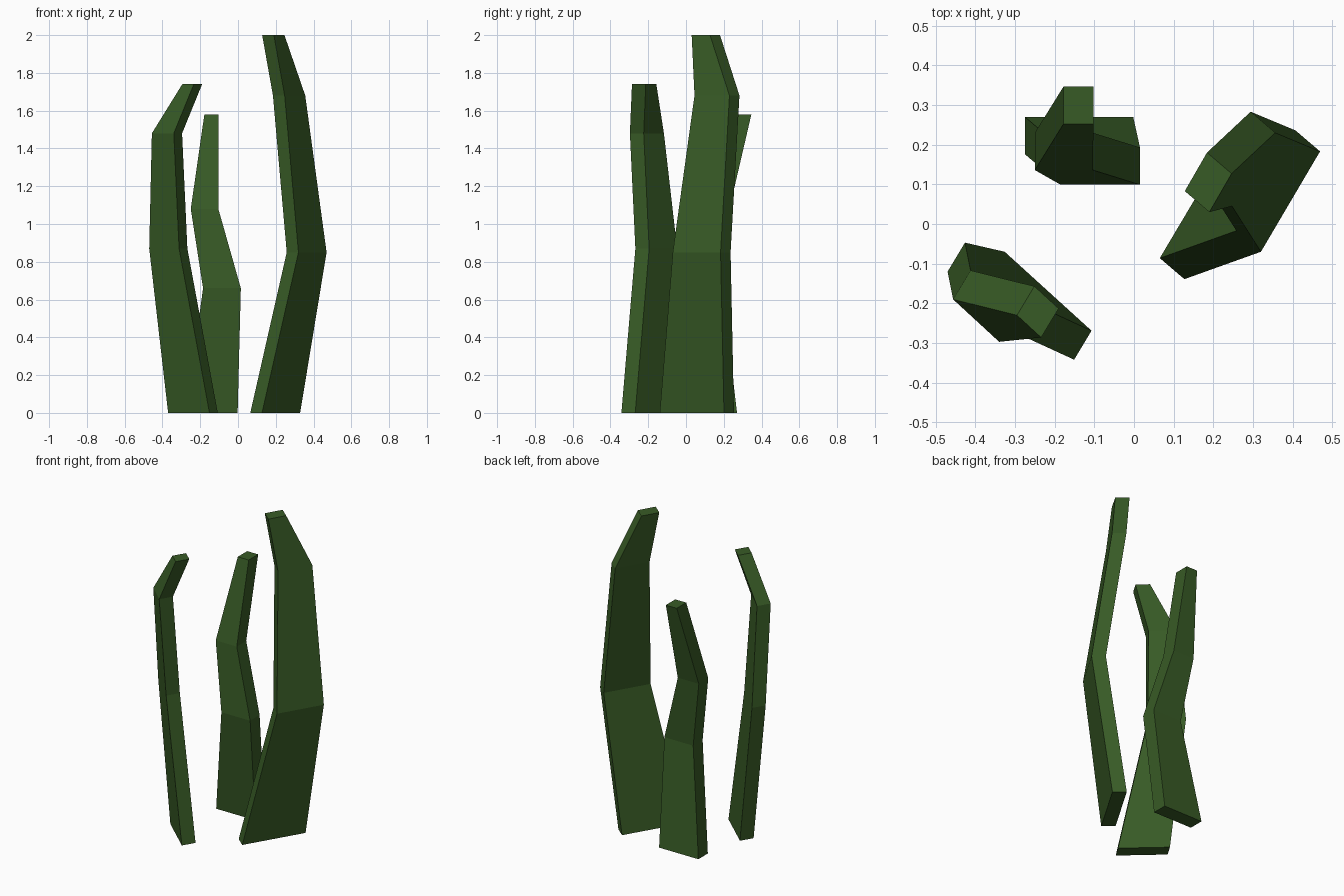
import bpy
import bmesh
from mathutils import Vector

cube = bpy.data.objects.get("Cube")
if cube:
    bpy.data.objects.remove(cube, do_unlink=True)

# One flat leaf green
green = bpy.data.materials.new("leaf_green")
green.use_nodes = True
color = (0.039, 0.104, 0.019, 1)
green.diffuse_color = color
bsdf = green.node_tree.nodes["Principled BSDF"]
bsdf.inputs["Base Color"].default_value = color
bsdf.inputs["Roughness"].default_value = 0.9


def blade(name, thickness, sections):
    """Loft a slab through sections (z, edge start xy, edge end xy)."""
    bm = bmesh.new()
    side = Vector((*thickness, 0))
    rings = []
    for z, start, end in sections:
        a, b = Vector((*start, z)), Vector((*end, z))
        rings.append([bm.verts.new(p) for p in (a, b, b + side, a + side)])
    for low, high in zip(rings, rings[1:]):
        for i in range(4):
            j = (i + 1) % 4
            bm.faces.new((low[i], low[j], high[j], high[i]))
    bm.faces.new(rings[0])
    bm.faces.new(rings[-1])
    bmesh.ops.recalc_face_normals(bm, faces=bm.faces)
    mesh = bpy.data.meshes.new(name)
    bm.to_mesh(mesh)
    bm.free()
    mesh.materials.append(green)
    obj = bpy.data.objects.new(name, mesh)
    bpy.context.collection.objects.link(obj)
    return obj


# Tall blade on the left
blade("tall_grass_blade", (0.062, -0.053), [
    (0, (0.065, -0.086), (0.267, 0.254)),
    (0.85, (0.258, -0.017), (0.407, 0.236)),
    (1.68, (0.185, 0.098), (0.294, 0.283)),
    (2, (0.128, 0.083), (0.184, 0.18)),
])

# Middle-height blade on the right, leaning inward at the tip
blade("right_grass_blade", (0.044, 0.073), [
    (0, (-0.37, -0.143), (-0.151, -0.342)),
    (0.87, (-0.47, -0.12), (-0.312, -0.268)),
    (1.48, (-0.456, -0.19), (-0.34, -0.297)),
    (1.74, (-0.295, -0.23), (-0.234, -0.286)),
])

# Short blade at the back, bending backward
blade("back_grass_blade", (0, 0.094), [
    (0, (-0.275, 0.176), (-0.002, 0.176)),
    (0.66, (-0.185, 0.099), (0.015, 0.099)),
    (1.08, (-0.25, 0.136), (-0.104, 0.136)),
    (1.58, (-0.178, 0.252), (-0.102, 0.252)),
])
